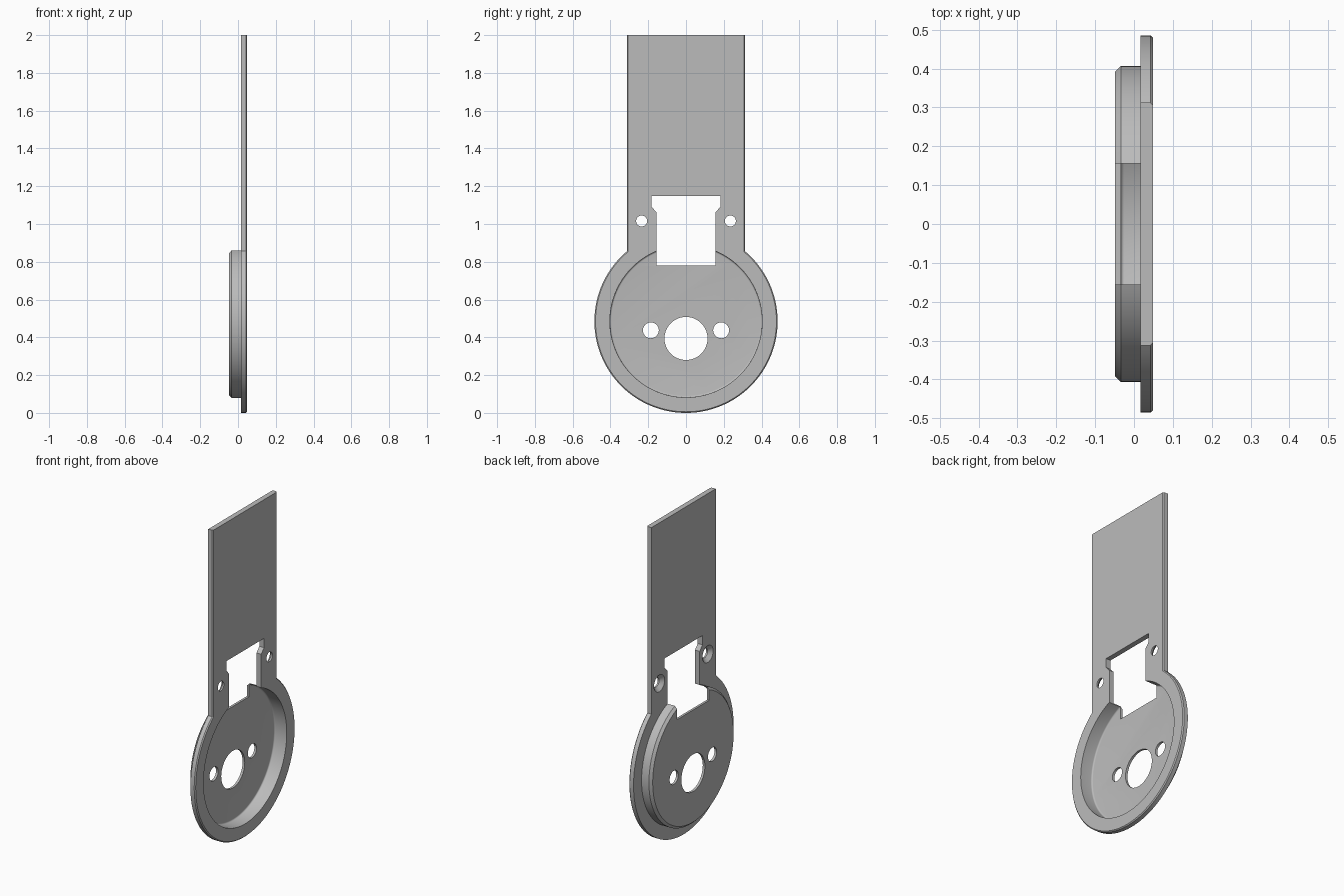
import bpy, bmesh
from math import sin, cos, pi, asin, radians

cube = bpy.data.objects.get("Cube")
if cube:
    bpy.data.objects.remove(cube, do_unlink=True)

# Main dimensions
BACK, FLANGE, FACE = -0.0485, 0.0165, 0.0485
FLOOR = -0.034
CENTER = 0.485
RIM, NECK, CHAMFER = 0.485, 0.312, 0.006

grey = bpy.data.materials.new("plain grey")
grey.use_nodes = True
grey.diffuse_color = (0.5, 0.5, 0.5, 1)
grey.node_tree.nodes["Principled BSDF"].inputs["Base Color"].default_value = (0.5, 0.5, 0.5, 1)


def loft(name, sections):
    """Closed solid through matching (y, z) outlines placed along x."""
    bm = bmesh.new()
    rings = [[bm.verts.new((x, y, z)) for y, z in pts] for x, pts in sections]
    n = len(rings[0])
    for a, b in zip(rings, rings[1:]):
        for i in range(n):
            j = (i + 1) % n
            bm.faces.new((a[i], a[j], b[j], b[i]))
    bm.faces.new(rings[0][::-1])
    bm.faces.new(rings[-1])
    bmesh.ops.recalc_face_normals(bm, faces=bm.faces)
    mesh = bpy.data.meshes.new(name)
    bm.to_mesh(mesh)
    bm.free()
    mesh.materials.append(grey)
    obj = bpy.data.objects.new(name, mesh)
    bpy.context.collection.objects.link(obj)
    return obj


def circle(r, y=0, z=CENTER, n=128):
    return [(y + r * cos(2 * pi * i / n), z + r * sin(2 * pi * i / n)) for i in range(n)]


def turned(name, profile, y=0, z=CENTER, n=128):
    return loft(name, [(x, circle(r, y, z, n)) for x, r in profile])


def keyhole(inset):
    """Round rim with a straight strap rising from it."""
    r, w, n = RIM - inset, NECK - inset, 128
    start = pi / 2 + asin(w / r)
    sweep = 2 * pi - 2 * asin(w / r)
    arc = [(r * cos(start + sweep * i / n), CENTER + r * sin(start + sweep * i / n))
           for i in range(n + 1)]
    return arc + [(w, 2), (-w, 2)]


def combine(target, tool, operation):
    mod = target.modifiers.new(tool.name, 'BOOLEAN')
    mod.operation = operation
    mod.solver = 'EXACT'
    mod.object = tool
    bpy.context.view_layer.objects.active = target
    bpy.ops.object.modifier_apply(modifier=mod.name)
    bpy.data.objects.remove(tool, do_unlink=True)


# Strap and rim, chamfered on the open side
plate = loft("strap_plate_with_dish", [
    (FLANGE, keyhole(0)), (FACE - CHAMFER, keyhole(0)), (FACE, keyhole(CHAMFER))])

# Dish body with chamfered back edge
combine(plate, turned("dish_body", [(BACK, 0.392), (BACK + 0.015, 0.407), (0.03, 0.407)]), 'UNION')

# Dish recess with a small fillet around the floor
fillet = 0.009
recess = [(FLOOR + fillet * (1 - cos(a)), 0.403 - fillet + fillet * sin(a))
          for a in [pi / 2 * i / 5 for i in range(6)]]
combine(plate, turned("recess_cutter", recess + [(0.1, 0.403)]), 'DIFFERENCE')

# Stepped window through strap and dish
half = [(0.156, 0.78), (0.156, 1.062), (0.183, 1.092), (0.183, 1.149)]
window = half + [(-y, z) for y, z in reversed(half)]
combine(plate, loft("window_cutter", [(-0.1, window), (0.1, window)]), 'DIFFERENCE')

# Centre hole, side holes and countersunk screw holes
combine(plate, turned("centre_hole", [(-0.1, 0.114), (0.1, 0.114)], 0, 0.394, 64), 'DIFFERENCE')
for side in (-1, 1):
    combine(plate, turned("side_hole", [(-0.1, 0.042), (0.1, 0.042)],
                          side * 0.186, 0.437, 40), 'DIFFERENCE')
    screw = [(FLANGE - 0.01, 0.062), (FLANGE + 0.022, 0.029), (0.1, 0.029)]
    combine(plate, turned("screw_hole", screw, side * 0.235, 1.016, 40), 'DIFFERENCE')

# Smooth round walls, keep edges crisp
bpy.ops.object.select_all(action='DESELECT')
plate.select_set(True)
bpy.context.view_layer.objects.active = plate
bpy.ops.object.shade_smooth_by_angle(angle=radians(30))
